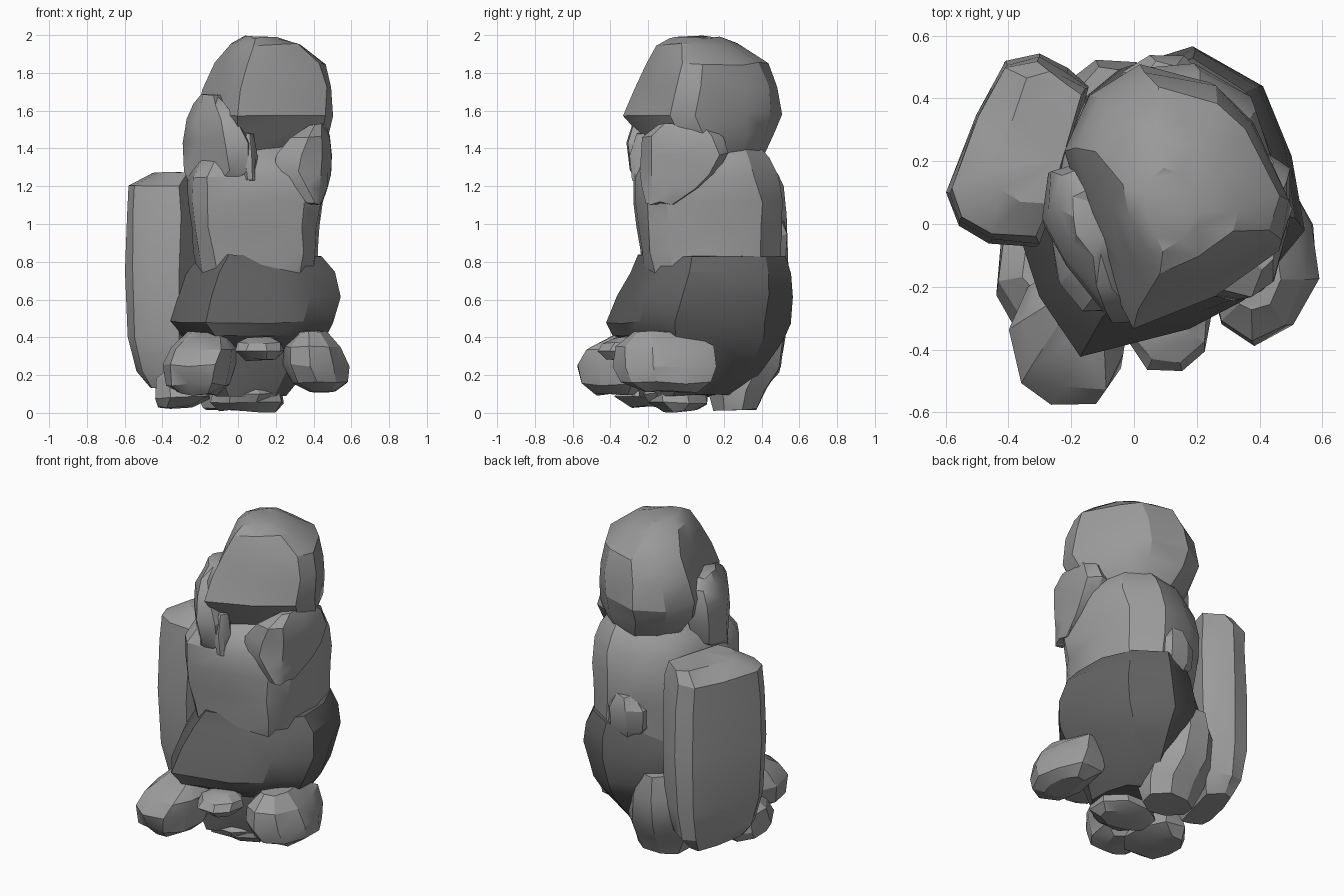
import bpy, bmesh, math, random
random.seed(4)


def material(name, v):
    m = bpy.data.materials.new(name)
    m.diffuse_color = (v, v, v, 1)
    return m


LIGHT = material("light stone", 0.34)
HEAD = material("mid stone", 0.32)
DARK = material("dark stone", 0.125)

OCT = [(math.cos(a * math.pi / 4 + 0.3), math.sin(a * math.pi / 4 + 0.3)) for a in range(8)]


def chunk(name, outline, levels, mat, jitter=0.009):
    """Loft a plan outline through levels of (z, x0, x1, y0, y1)."""
    xs, ys = [p[0] for p in outline], [p[1] for p in outline]
    lx, ly = min(xs), min(ys)
    wx, wy = max(xs) - lx, max(ys) - ly
    bm = bmesh.new()
    rings = []
    for z, x0, x1, y0, y1 in levels:
        ring = []
        for px, py in outline:
            j = [random.uniform(-jitter, jitter) for _ in range(3)]
            ring.append(bm.verts.new((x0 + (x1 - x0) * (px - lx) / wx + j[0],
                                      y0 + (y1 - y0) * (py - ly) / wy + j[1],
                                      max(0, z + j[2]))))
        rings.append(ring)
    n = len(outline)
    for a, b in zip(rings, rings[1:]):
        for i in range(n):
            k = (i + 1) % n
            bm.faces.new((a[i], a[k], b[k], b[i]))
    bm.faces.new(rings[0])
    bm.faces.new(rings[-1])
    bmesh.ops.triangulate(bm, faces=bm.faces[:])
    bmesh.ops.recalc_face_normals(bm, faces=bm.faces[:])
    me = bpy.data.meshes.new(name)
    bm.to_mesh(me)
    bm.free()
    me.materials.append(mat)
    ob = bpy.data.objects.new(name, me)
    bpy.context.collection.objects.link(ob)
    bpy.context.view_layer.objects.active = ob
    ob.select_set(True)
    bpy.ops.object.shade_smooth_by_angle(angle=math.radians(28))
    ob.select_set(False)
    return ob


# Head, turned slightly so one corner points forward
head_plan = [(0, -.32), (.25, -.22), (.47, -.07), (.5, .06), (.38, .33), (.25, .45),
             (.02, .5), (-.14, .41), (-.22, .24), (-.16, .02), (-.07, -.18)]
chunk("head", head_plan, [
    (1.30, 0, .36, -.05, .36), (1.38, -.12, .43, -.17, .42), (1.48, -.2, .48, -.25, .46),
    (1.58, -.22, .50, -.33, .50), (1.72, -.19, .49, -.28, .48), (1.85, -.12, .46, -.22, .43),
    (1.95, -.04, .34, -.16, .27), (1.99, .03, .21, -.08, .17)], HEAD)

# Locks hanging at both sides of the head
lock_plan = [(-.27, .17), (-.3, .03), (-.22, -.12), (-.06, -.3), (.05, -.3), (.07, -.18),
             (-.05, .1), (-.16, .2)]
chunk("left_lock", lock_plan, [
    (1.22, -.25, -.02, -.24, .05), (1.28, -.28, .07, -.29, .14), (1.43, -.30, .07, -.31, .19),
    (1.55, -.28, 0, -.27, .2), (1.63, -.24, -.06, -.2, .17), (1.68, -.2, -.1, -.1, .1)], LIGHT)
chunk("front_point", OCT, [
    (1.23, .04, .09, -.29, -.22), (1.36, .01, .1, -.3, -.18), (1.48, .03, .08, -.26, -.18)], LIGHT, .005)
right_plan = [(.19, -.2), (.33, -.23), (.44, -.17), (.49, 0), (.5, .17), (.43, .23),
              (.3, .2), (.2, 0)]
chunk("right_lock", right_plan, [
    (1.11, .36, .45, -.21, -.06), (1.19, .28, .48, -.23, .08), (1.27, .19, .49, -.24, .17),
    (1.37, .21, .50, -.24, .23), (1.46, .28, .49, -.23, .19), (1.53, .38, .46, -.14, .1)], LIGHT)

# Torso, boxy and broad at the right front
torso_plan = [(-.17, -.27), (.12, -.26), (.35, -.2), (.43, -.1), (.45, .18), (.38, .4),
              (.2, .52), (0, .49), (-.16, .4), (-.24, .25), (-.27, 0), (-.25, -.18)]
chunk("torso", torso_plan, [
    (.72, -.20, .42, -.23, .5), (.86, -.23, .43, -.25, .51), (.98, -.25, .43, -.26, .51),
    (1.12, -.27, .45, -.27, .52), (1.25, -.26, .45, -.27, .48), (1.34, -.21, .43, -.23, .44),
    (1.41, -.12, .38, -.15, .39)], LIGHT)

# Wide dark garment tapering to the ground
body_plan = [(-.16, -.42), (.2, -.33), (.38, -.25), (.54, -.06), (.51, .2), (.41, .44),
             (.18, .57), (-.05, .5), (-.24, .32), (-.3, .12), (-.36, -.05), (-.29, -.22)]
chunk("dark_garment", body_plan, [
    (.09, -.14, .26, -.24, .24), (.2, -.2, .34, -.26, .39), (.34, -.24, .42, -.27, .49),
    (.41, -.30, .47, -.38, .53), (.48, -.36, .50, -.42, .55), (.62, -.34, .54, -.37, .57),
    (.74, -.27, .51, -.29, .55), (.83, -.2, .45, -.25, .53)], DARK)
chunk("back_lump", OCT, [
    (.74, .02, .16, .36, .5), (.82, -.05, .24, .35, .53), (.94, -.05, .22, .35, .54),
    (1.02, .03, .16, .38, .51)], LIGHT)

# Tall slab carried on the left side
slab_plan = [(-.3, -.07), (-.22, .15), (-.13, .45), (-.2, .5), (-.3, .55), (-.41, .53),
             (-.5, .35), (-.6, .1), (-.56, 0), (-.46, -.06)]
chunk("side_slab", slab_plan, [
    (.13, -.47, -.25, .02, .42), (.22, -.54, -.19, -.02, .49), (.4, -.58, -.16, -.05, .53),
    (.75, -.60, -.14, -.07, .54), (1.05, -.59, -.14, -.06, .53), (1.2, -.58, -.16, -.04, .52),
    (1.27, -.45, -.17, .06, .48)], LIGHT, .006)

# Forward-reaching rounded lumps at the foot of the figure
chunk("right_foot", [(.27, -.32), (.39, -.38), (.51, -.33), (.59, -.18), (.57, 0), (.48, .16),
                     (.3, .13), (.24, -.15)], [
    (.11, .38, .52, -.24, .06), (.16, .29, .58, -.34, .14), (.25, .24, .59, -.38, .16),
    (.35, .25, .54, -.37, .15), (.43, .32, .46, -.28, -.02)], LIGHT)
chunk("left_foot", [(-.4, -.33), (-.36, -.5), (-.25, -.56), (-.1, -.57), (-.03, -.45), (0, -.25),
                    (-.2, -.15), (-.33, -.2)], [
    (.10, -.31, -.12, -.48, -.25), (.15, -.38, -.05, -.55, -.2), (.25, -.40, -.02, -.58, -.15),
    (.34, -.36, 0, -.53, -.13), (.43, -.26, -.05, -.36, -.18)], LIGHT)
chunk("front_lump", OCT, [
    (.28, .04, .2, -.42, -.25), (.33, -.02, .24, -.47, -.2), (.37, .0, .23, -.44, -.2),
    (.40, .05, .18, -.38, -.24)], LIGHT, .006)

# Low base pieces and the rear support
chunk("base_left", OCT, [
    (.03, -.42, -.25, -.3, 0), (.08, -.44, -.14, -.38, .05), (.18, -.43, -.17, -.3, .02),
    (.25, -.36, -.2, -.22, -.05)], LIGHT)
chunk("base_middle", OCT, [
    (.01, -.1, .2, -.12, .06), (.05, -.15, .24, -.2, .12), (.1, -.14, .24, -.22, .12),
    (.14, -.1, .18, -.18, .08)], LIGHT)
chunk("rear_support", OCT, [
    (.02, -.18, .12, .14, .38), (.12, -.23, .15, .12, .42), (.24, -.25, .14, .15, .50),
    (.42, -.24, .1, .15, .53), (.56, -.2, .04, .2, .5)], LIGHT)
